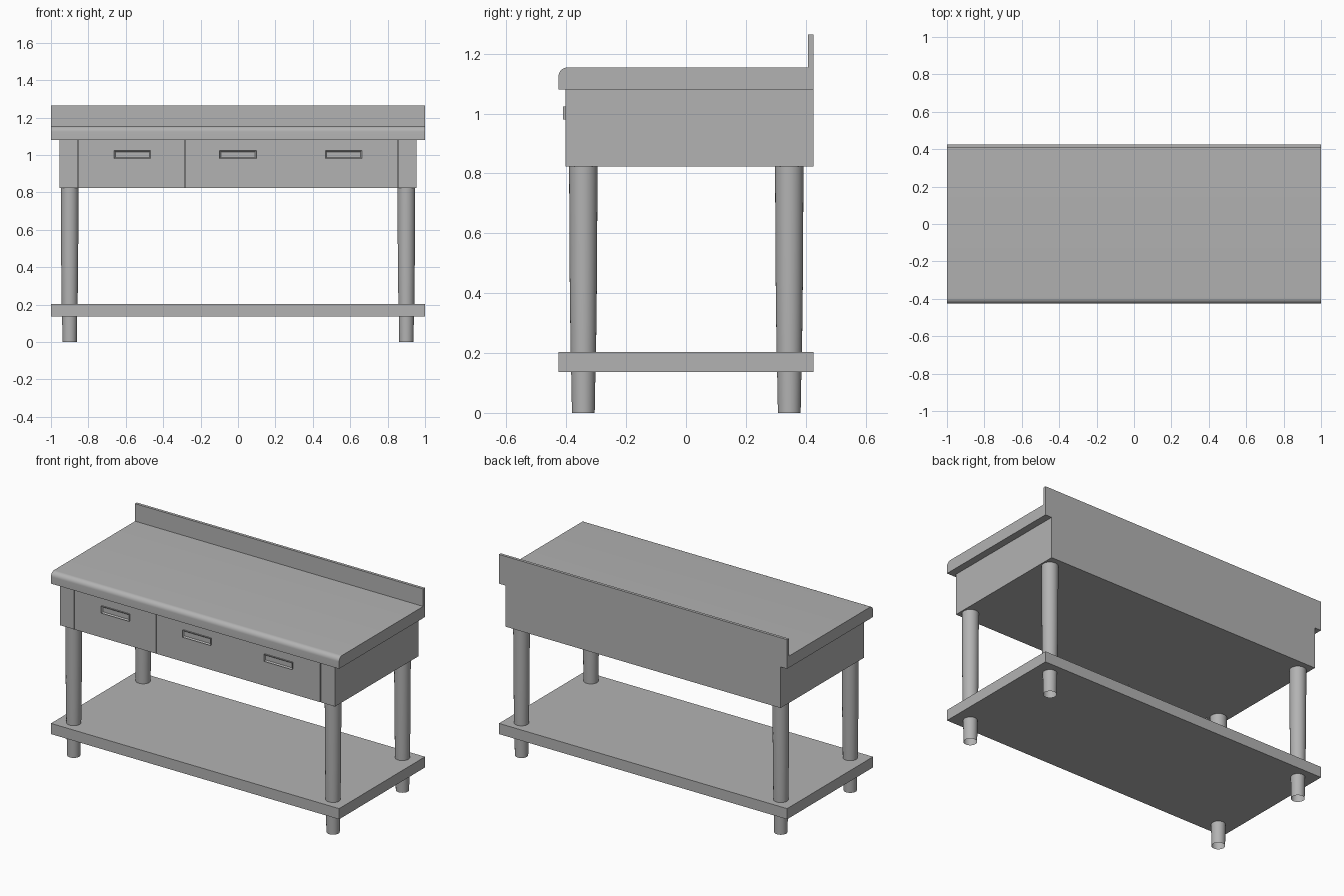
import bpy, bmesh, math

cube = bpy.data.objects.get("Cube")
if cube:
    bpy.data.objects.remove(cube, do_unlink=True)

steel = bpy.data.materials.new("brushed_steel_grey")
steel.use_nodes = True
GREY = (0.45, 0.45, 0.45, 1)
steel.diffuse_color = GREY
steel.node_tree.nodes["Principled BSDF"].inputs["Base Color"].default_value = GREY

BACK, FRONT, CORE = 0.426, -0.402, -0.385
BOTTOM, UNDER_TOP = 0.823, 1.081


def finish(name, bm, smooth=False):
    bmesh.ops.recalc_face_normals(bm, faces=bm.faces)
    mesh = bpy.data.meshes.new(name)
    bm.to_mesh(mesh)
    bm.free()
    mesh.materials.append(steel)
    ob = bpy.data.objects.new(name, mesh)
    bpy.context.collection.objects.link(ob)
    if smooth:
        bpy.ops.object.select_all(action='DESELECT')
        ob.select_set(True)
        bpy.context.view_layer.objects.active = ob
        bpy.ops.object.shade_smooth_by_angle(angle=math.radians(35))
    return ob


def box_mesh(x, y, z):
    bm = bmesh.new()
    bmesh.ops.create_cube(bm, size=1)
    for v in bm.verts:
        v.co = [lo if c < 0 else hi for c, (lo, hi) in zip(v.co, (x, y, z))]
    return bm


def box(name, x, y, z):
    return finish(name, box_mesh(x, y, z))


# Worktop with rounded front edge and upstand, as one extruded side profile
top, radius = 1.154, 0.03
profile = [(-BACK, UNDER_TOP)]
for i in range(9):
    a = math.pi / 2 * i / 8
    profile.append((-BACK + radius * (1 - math.cos(a)), top - radius * (1 - math.sin(a))))
profile += [(0.408, top), (0.408, 1.264), (BACK, 1.264), (BACK, UNDER_TOP)]
bm = bmesh.new()
face = bm.faces.new([bm.verts.new((-1, y, z)) for y, z in profile])
side = bmesh.ops.extrude_face_region(bm, geom=[face])["geom"]
bmesh.ops.translate(bm, vec=(2, 0, 0), verts=[g for g in side if isinstance(g, bmesh.types.BMVert)])
finish("worktop", bm, smooth=True)

# Drawer cabinet with corner posts
box("cabinet", (-0.955, 0.955), (CORE, BACK), (BOTTOM, UNDER_TOP))
box("right_post", (-0.955, -0.858), (FRONT, CORE), (BOTTOM, UNDER_TOP))
box("left_post", (0.858, 0.955), (FRONT, CORE), (BOTTOM, UNDER_TOP))

# Drawer fronts separated by fine gaps, each with a recessed pull
edges = {"right": (-0.852, -0.287), "middle": (-0.283, 0.284), "left": (0.284, 0.852)}
for (label, span), cx in zip(edges.items(), (-0.565, 0, 0.565)):
    box(label + "_drawer", span, (FRONT, CORE), (BOTTOM, UNDER_TOP))
    bm = box_mesh((cx - 0.098, cx + 0.098), (-0.411, FRONT), (0.98, 1.024))
    bm.normal_update()
    front = min(bm.faces, key=lambda f: f.calc_center_median().y)
    bmesh.ops.inset_region(bm, faces=[front], thickness=0.01)
    for v in front.verts:
        v.co.y += 0.008
    finish(label + "_drawer_pull", bm)

# Lower shelf
box("lower_shelf", (-1, 1), (-BACK, BACK), (0.137, 0.204))

# Tapered tubular legs, open at the foot
LEG = [(0.038, 0), (0.0405, 0.137), (0.0425, 0.204), (0.0455, 0.45), (0.0475, BOTTOM)]
SIDES = 32
for end, y in (("front", -0.343), ("back", 0.345)):
    for hand, x in (("right", -0.9), ("left", 0.9)):
        bm = bmesh.new()
        rings = []
        for r, z in LEG:
            ring = []
            for i in range(SIDES):
                a = math.tau * i / SIDES
                ring.append(bm.verts.new((x + r * math.cos(a), y + r * math.sin(a), z)))
            rings.append(ring)
        for low, high in zip(rings, rings[1:]):
            for i in range(SIDES):
                j = (i + 1) % SIDES
                bm.faces.new((low[i], low[j], high[j], high[i]))
        finish(f"{end}_{hand}_leg", bm, smooth=True)
